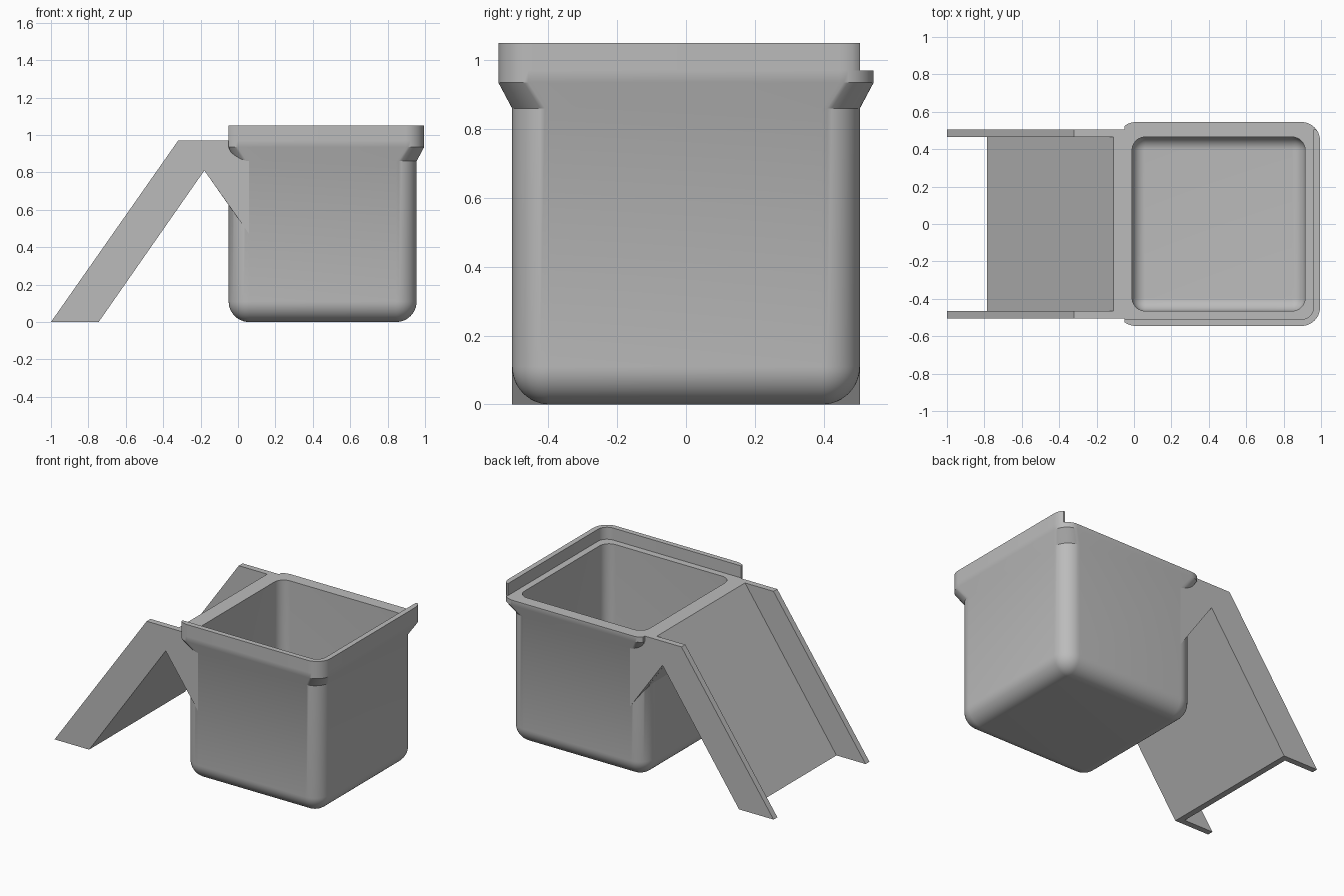
import bpy, bmesh
from math import sin, cos, pi, radians

cube = bpy.data.objects.get("Cube")
if cube:
    bpy.data.objects.remove(cube, do_unlink=True)

grey = bpy.data.materials.new("plain_grey")
grey.use_nodes = True
colour = (0.5, 0.5, 0.5, 1)
grey.diffuse_color = colour
grey.node_tree.nodes["Principled BSDF"].inputs["Base Color"].default_value = colour

SEG = 12
LEFT, RIGHT, HALF = -0.05, 0.955, 0.505   # body outline
LEDGE, TOP = 0.97, 1.05
FLARE = 0.04                              # how far the collar stands out
ROUND = 0.11


def arc(cx, cy, r, start):
    """Quarter circle, counter-clockwise from the start angle."""
    return [(cx + r * cos(start + pi / 2 * i / SEG),
             cy + r * sin(start + pi / 2 * i / SEG)) for i in range(SEG + 1)]


def outline(grow, r):
    """Rounded body outline grown outwards, cut flat at the slide side."""
    x0, x1, y = LEFT - grow + r, RIGHT + grow - r, HALF + grow - r
    pts = (arc(x0, -y, r, pi) + arc(x1, -y, r, 1.5 * pi)
           + arc(x1, y, r, 0) + arc(x0, y, r, pi / 2))
    return [(max(px, LEFT), py) for px, py in pts]


def finish(bm, name, smooth=True):
    bmesh.ops.remove_doubles(bm, verts=bm.verts, dist=0.0002)
    bmesh.ops.recalc_face_normals(bm, faces=bm.faces)
    mesh = bpy.data.meshes.new(name)
    bm.to_mesh(mesh)
    bm.free()
    mesh.materials.append(grey)
    obj = bpy.data.objects.new(name, mesh)
    bpy.context.collection.objects.link(obj)
    if smooth:
        bpy.ops.object.select_all(action='DESELECT')
        obj.select_set(True)
        bpy.context.view_layer.objects.active = obj
        bpy.ops.object.shade_smooth_by_angle(angle=radians(30))
    return obj


def loft(name, rings):
    """Skin a stack of (outline, z) rings and cap both ends."""
    bm = bmesh.new()
    rows = [[bm.verts.new((x, y, z)) for x, y in pts] for pts, z in rings]
    n = len(rows[0])
    for a, b in zip(rows, rows[1:]):
        for i in range(n):
            j = (i + 1) % n
            bm.faces.new((a[i], a[j], b[j], b[i]))
    bm.faces.new(rows[0])
    bm.faces.new(rows[-1])
    return finish(bm, name)


def slab(name, profile, y0, y1):
    """Extrude an x-z profile between two y positions."""
    bm = bmesh.new()
    face = bm.faces.new([bm.verts.new((x, y0, z)) for x, z in profile])
    new = bmesh.ops.extrude_face_region(bm, geom=[face])["geom"]
    verts = [v for v in new if isinstance(v, bmesh.types.BMVert)]
    bmesh.ops.translate(bm, verts=verts, vec=(0, y1 - y0, 0))
    return finish(bm, name, False)


def bowl(grow, r, floor):
    """Rings of a filleted bottom, from the floor upwards."""
    rings = []
    for i in range(SEG + 1):
        a = pi / 2 * i / SEG
        inset = r * (1 - sin(a))
        rings.append((outline(grow - inset, r - inset), floor + r * (1 - cos(a))))
    return rings


# Open tub: outer shell, flared collar, ledge and cavity in one skin
wall = 0.04
tub = bowl(0, ROUND, 0)
tub.append((outline(0, ROUND), 0.86))
tub.append((outline(FLARE, 0.1), 0.935))
tub.append((outline(FLARE, 0.1), LEDGE))
tub += [(outline(-wall, 0.07), LEDGE)] + bowl(-wall, 0.07, wall)[::-1]
loft("tub", tub)

# Raised lip along the front and the far side
r, lip = 0.1, 0.035
ox, oy = RIGHT + FLARE, HALF + FLARE
path = (arc(LEFT - FLARE + r, -oy + r, r, pi) + arc(ox - r, -oy + r, r, 1.5 * pi)
        + arc(ox - r, oy - r, r, 0))
path = [(x, y) for x, y in path if x >= LEFT and y <= HALF]
path.insert(0, (LEFT, -oy + 0.02))
path.append((ox - 0.024, HALF))
path.append((ox - lip, HALF))
path += arc(ox - r, -oy + r, r - lip, 1.5 * pi)[::-1]
path.append((LEFT, -oy + lip))
loft("raised_lip", [(path, LEDGE), (path, TOP)])

# Side rails of the slide
rail = [(-1, 0), (-0.32, LEDGE), (0.06, LEDGE), (0.06, 0.47), (-0.18, 0.81), (-0.745, 0)]
for side, name in ((1, "left_rail"), (-1, "right_rail")):
    slab(name, rail, side * 0.465, side * HALF)

# Slide surface with its bracket against the tub
slide = [(-0.785, 0), (-0.11, LEDGE), (-0.03, LEDGE), (-0.03, 0.596), (-0.18, 0.81), (-0.745, 0)]
slab("slide", slide, -0.465, 0.465)
